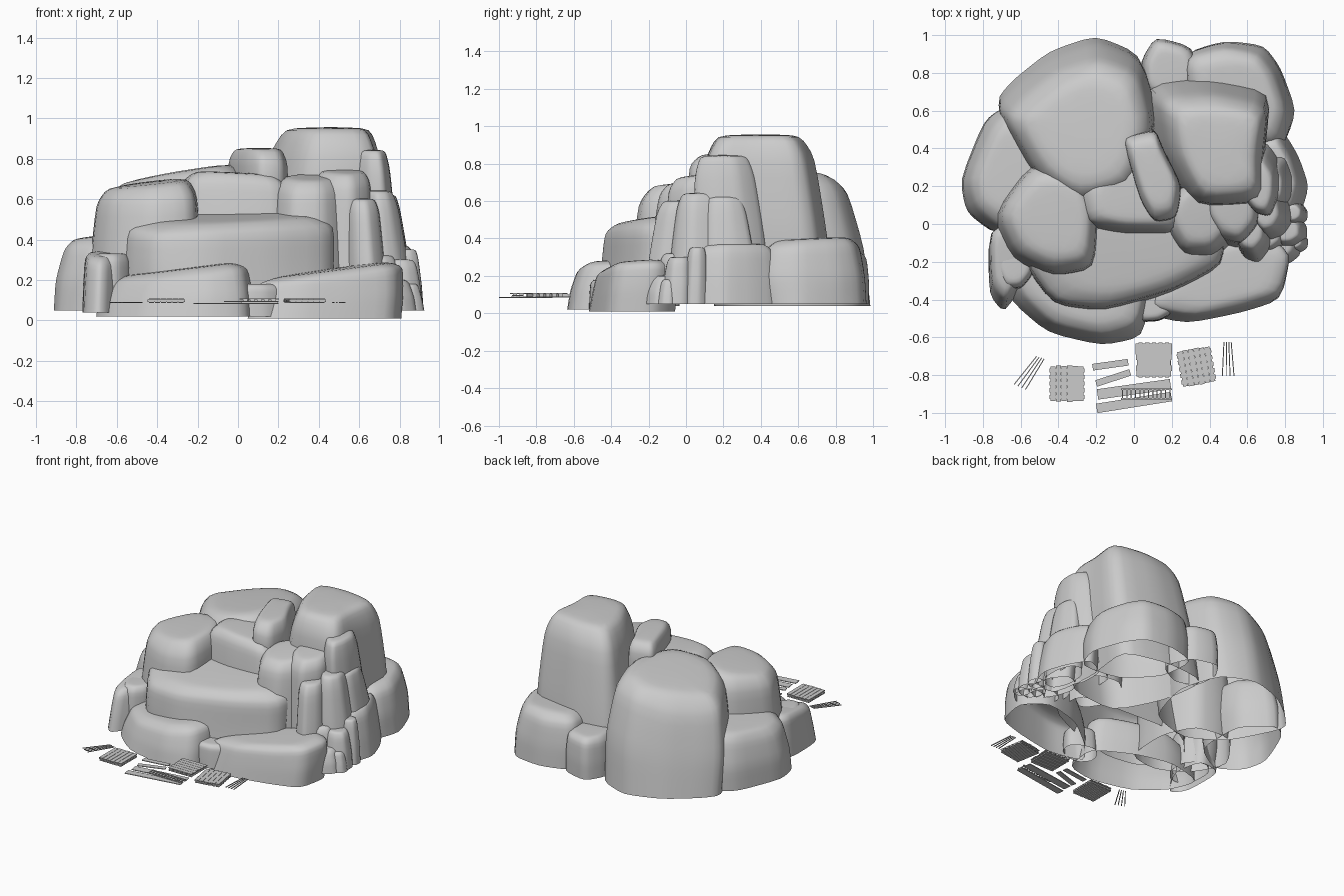
import bpy, bmesh, random
from math import cos, sin, pi, radians
from mathutils import Vector, Matrix

cube = bpy.data.objects.get("Cube")
if cube:
    bpy.data.objects.remove(cube)

random.seed(4)
GREY = (0.6, 0.6, 0.6, 1)
stone = bpy.data.materials.new("plain grey")
stone.use_nodes = True
stone.diffuse_color = GREY
stone.node_tree.nodes["Principled BSDF"].inputs["Base Color"].default_value = GREY


def add_object(name, bm):
    mesh = bpy.data.meshes.new(name)
    bmesh.ops.recalc_face_normals(bm, faces=bm.faces)
    bm.to_mesh(mesh)
    bm.free()
    mesh.materials.append(stone)
    obj = bpy.data.objects.new(name, mesh)
    bpy.context.collection.objects.link(obj)
    return obj


def boulder(name, outline, low, high, top=0.8, lean=(0, 0), slope=(0, 0), foot=0.98):
    """Open-bottomed rock: an outline lofted upward to a rounded top."""
    pts = [Vector(p) for p in outline]
    n = len(pts)
    # push corners out so that the smoothed cage passes through the outline
    pts = [p + (p - (pts[i - 1] + pts[(i + 1) % n]) / 2) * 0.22 for i, p in enumerate(pts)]
    mid = sum(pts, Vector((0, 0))) / n
    shift = Vector(lean)
    bm = bmesh.new()
    crease = bm.edges.layers.float.new("crease_edge")

    def place(d, t):
        p = mid + d + shift * t
        z = low + (high - low) * t + t * d.dot(Vector(slope))
        return bm.verts.new((p.x, p.y, z))

    rings = []
    for t, s in ((0, foot), (0.42, 1 - 0.15 * (1 - top)), (0.87, top * 1.08), (1, top * 0.84)):
        ring = []
        for p in pts:
            wobble = random.uniform(-0.03, 0.03) if t else 0
            ring.append(place((p - mid) * s * random.uniform(0.97, 1.02), t + wobble * (t < 1)))
        rings.append(ring)
    for a, b in zip(rings, rings[1:]):
        for i in range(n):
            j = (i + 1) % n
            bm.faces.new((a[i], a[j], b[j], b[i]))
    peak = place(Vector((0, 0)), 1.01)
    for i in range(n):
        bm.faces.new((rings[-1][i], rings[-1][(i + 1) % n], peak))
    for e in bm.edges:
        e[crease] = 0.35
    obj = add_object(name, bm)
    soften = obj.modifiers.new("soften", "SUBSURF")
    soften.levels = soften.render_levels = 2
    for f in obj.data.polygons:
        f.use_smooth = True


def oval(x, y, rx, ry, turn=0):
    """Oval outline with uneven corners."""
    out = []
    for i in range(8):
        a = i * pi / 4 + 0.3
        k = random.uniform(0.95, 1.08)
        u, v = rx * cos(a) * k, ry * sin(a) * k
        r = radians(turn)
        out.append((x + u * cos(r) - v * sin(r), y + u * sin(r) + v * cos(r)))
    return out


# Large upper rocks
boulder("back_left_rock", [(-.73, .63), (-.65, .77), (-.45, .92), (-.2, 1), (.03, .9), (.12, .6),
        (0, .25), (-.3, .15), (-.55, .3)], .04, .73, .8, (.02, -.1), (.16, -.04), .97)
boulder("tall_rock", [(.07, .74), (.36, .79), (.68, .71), (.67, .4), (.64, .15), (.28, .12), (.1, .42)],
        .05, .95, .78, (.06, -.07))
boulder("peak_side_rock", [(-.05, .43), (.01, .48), (.11, .49), (.16, .39), (.25, .2), (.22, .04),
        (.11, .02), (.03, .14)], .3, .85, .9)
boulder("centre_rock", [(-.28, .18), (-.1, .3), (.14, .28), (.25, .1), (.22, -.05), (-.05, -.06), (-.25, -.01)],
        .35, .73, .86, (0, .03), (-.05, 0))
boulder("left_rock", [(-.74, .04), (-.55, .29), (-.3, .27), (-.19, .05), (-.22, -.25), (-.43, -.3), (-.64, -.19)],
        .05, .68, .84, (.01, .03), (.12, .05))

# Middle tier
boulder("front_ledge", [(-.57, -.2), (-.35, .05), (.1, .05), (.45, .02), (.46, -.22), (.2, -.37), (-.15, -.46),
        (-.42, -.42)], .12, .51, .9, (0, .03), (.02, .12))
boulder("right_ledge", oval(.36, .0, .19, .2), .2, .71, .84, (0, .05), (0, .12))
boulder("right_shoulder", oval(.52, .08, .15, .2), .2, .74, .86, (0, .02), (0, .1))
boulder("right_column", oval(.69, .25, .11, .2, 8), .1, .84, .76, (-.03, -.05))
boulder("outer_column", oval(.75, .08, .11, .17, 15), .05, .64, .72, (-.06, 0))
boulder("front_column", oval(.64, -.07, .1, .15), .1, .6, .8, (-.03, .05))
boulder("slim_column", oval(.79, .23, .09, .16), .05, .62, .7, (-.06, -.03))

# Rocks around the base
boulder("front_left_base", [(-.7, -.22), (-.64, -.41), (-.45, -.57), (-.17, -.64), (.03, -.58), (.06, -.35),
        (-.2, -.2), (-.45, -.15)], .02, .255, .82, (.02, .04), (.13, .03))
boulder("front_right_base", [(.05, -.46), (.28, -.52), (.56, -.47), (.76, -.39), (.81, -.18), (.66, -.06),
        (.4, -.12), (.16, -.3)], .01, .255, .85, (.03, .03), (.12, .05))
boulder("far_left_base", [(-.92, .24), (-.8, .54), (-.68, .62), (-.5, .45), (-.5, .1), (-.72, -.05), (-.88, .06)],
        .05, .42, .8, (.04, 0), (.12, 0), .95)
boulder("left_wedge", [(-.76, -.08), (-.6, -.04), (-.56, -.24), (-.68, -.45), (-.76, -.36)],
        .04, .33, .86, (.01, .05), (0, .1))
boulder("back_right_base", [(.28, .9), (.48, .97), (.68, .94), (.78, .82), (.85, .6), (.78, .42), (.5, .45),
        (.3, .65)], .05, .4, .82, (-.02, -.02), (0, .04), .97)
boulder("back_base", [(.04, .86), (.12, .98), (.3, .93), (.36, .75), (.2, .65), (.06, .7)],
        .05, .33, .82)
boulder("right_base", [(.66, .4), (.78, .49), (.87, .36), (.92, .2), (.87, .06), (.7, .04)],
        .05, .37, .82, (-.04, 0))
boulder("front_gap_rock", oval(.1, -.42, .12, .1), .02, .18, .85)
boulder("left_gap_rock", oval(-.63, -.2, .11, .15), .05, .33, .85)

# Rubble on the right edge
for i, (x, y, r, h) in enumerate([(.83, -.04, .09, .3), (.86, .05, .06, .35), (.79, -.12, .1, .2),
                                  (.87, -.1, .05, .18), (.72, -.06, .1, .32)]):
    boulder(f"rubble_{i}", oval(x, y, r, r), .05, h, .76, (-.02, .01))


def plank(bm, x, y, z, length, width, turn=0, thick=.005):
    m = Matrix.Translation((x, y, z)) @ Matrix.Rotation(radians(turn), 4, "Z")
    bmesh.ops.create_cube(bm, size=1, matrix=m @ Matrix.Diagonal((length, width, thick, 1)))


def spread(count, reach):
    return [reach * (2 * i / (count - 1) - 1) for i in range(count)]


# Pallets: boards over cross battens
for name, x, y, turn in (("left_pallet", -.355, -.845, 90), ("middle_pallet", .105, -.72, 0),
                         ("right_pallet", .33, -.755, 100)):
    bm = bmesh.new()
    for d in spread(6, .073):
        plank(bm, 0, d, .106, .185 + random.uniform(-.01, .01), .027)
        plank(bm, 0, d, .088, .18, .024)
    for d in spread(5, .07):
        plank(bm, d, 0, .097, .185, .022, 90, .012)
    bm.transform(Matrix.Translation((x, y, 0)) @ Matrix.Rotation(radians(turn), 4, "Z"))
    add_object(name, bm)

# Loose boards
bm = bmesh.new()
for x, y, length, width, turn in ((-.125, -.745, .19, .035, 8), (-.11, -.815, .19, .035, 18),
                                  (0, -.945, .4, .05, 9), (0, -.875, .39, .055, 8)):
    plank(bm, x, y, .085, length, width, turn)
add_object("loose_boards", bm)

# Ladder
bm = bmesh.new()
for side in (-.026, .026):
    plank(bm, .065, -.9 + side, .095, .27, .007)
for d in spread(12, .125):
    plank(bm, .065 + d, -.9, .095, .055, .006, 90)
add_object("ladder", bm)

# Bundles of poles
bm = bmesh.new()
for d in spread(4, .025):
    plank(bm, -.55 + d, -.785 - d * .4, .088, .19, .005, 55 + d * 150)
    plank(bm, .497 + d, -.715, .088, .18, .005, 91 + d * 150)
add_object("poles", bm)
